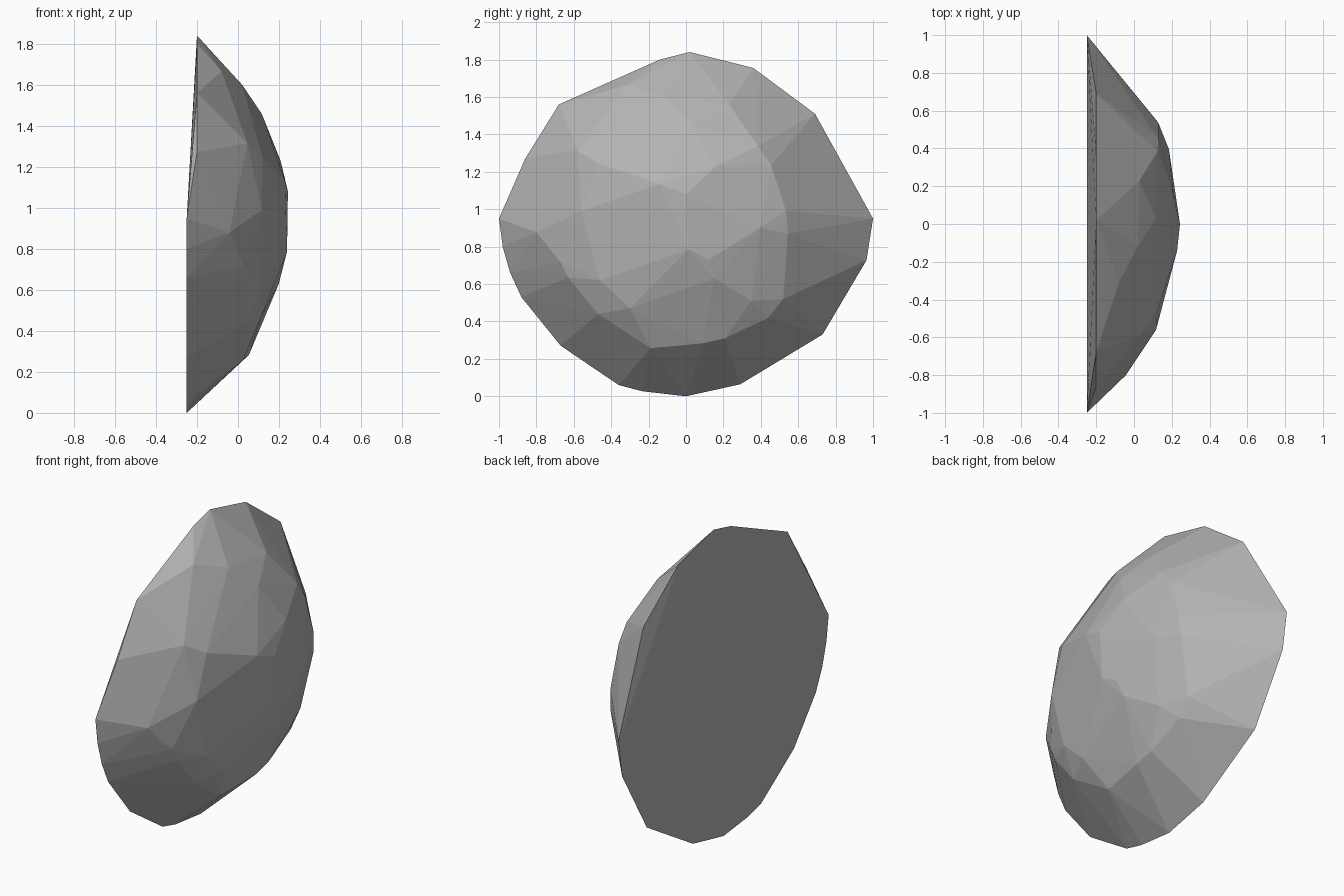
import bpy, bmesh, math

if "Cube" in bpy.data.objects:
    bpy.data.objects.remove(bpy.data.objects["Cube"])

# Half boulder: a flat-backed dome, faceted as the hull of points on a shallow cap
def dome(y, z):
    """Depth of the rounded face over its centre at y = 0, z = 0.95."""
    return math.sqrt(1.25 ** 2 - y ** 2 - (z - 0.95) ** 2) - 1.0

# Lower rim of the flat back (y, z)
low_rim = [(1, .95), (.965, .727), (.73, .33), (.29, .064), (0, 0), (-.235, .027),
           (-.36, .06), (-.67, .27), (-.88, .53), (-.94, .66), (-.98, .80), (-1, .95)]
# Upper rim, set slightly forward (y, z)
high_rim = [(-.86, 1.27), (-.68, 1.56), (-.14, 1.80), (.02, 1.84), (.36, 1.755), (.69, 1.51)]
# Corners lying on the dome (y, z)
face = [(.545, .87), (.535, .99), (.455, 1.235), (.385, 1.337), (.35, .51), (.52, .52),
        (.44, .42), (.21, .31), (.09, .283), (-.19, .257), (-.30, .47), (-.46, .62),
        (-.47, .44), (-.63, .636), (-.67, .717), (-.80, .877), (-.56, .99),
        (-.58, 1.315), (-.47, 1.246), (-.14, 1.134), (0, 1.08), (.16, 1.23),
        (.15, .63), (.016, .786), (.12, .73), (.395, .90)]
# Flatter crown corners (x, y, z)
crown = [(.03, .23, 1.56), (.02, -.12, 1.60), (-.08, -.31, 1.665), (.115, .03, 1.46)]

points = [(-.25, y, z) for y, z in low_rim]
points += [(-.20, y, z) for y, z in high_rim]
points += [(dome(y, z), y, z) for y, z in face] + crown

bm = bmesh.new()
for p in points:
    bm.verts.new(p)
hull = bmesh.ops.convex_hull(bm, input=bm.verts)
loose = {g for g in hull["geom_interior"] + hull["geom_unused"]
         if isinstance(g, bmesh.types.BMVert)}
bmesh.ops.delete(bm, geom=list(loose), context='VERTS')
bmesh.ops.recalc_face_normals(bm, faces=bm.faces)

mesh = bpy.data.meshes.new("half_boulder")
bm.to_mesh(mesh)
bm.free()
rock = bpy.data.objects.new("half_boulder", mesh)
bpy.context.collection.objects.link(rock)

# Plain stone colour
stone = bpy.data.materials.new("grey stone")
stone.diffuse_color = (.45, .45, .45, 1)
stone.use_nodes = True
stone.node_tree.nodes["Principled BSDF"].inputs["Base Color"].default_value = stone.diffuse_color
mesh.materials.append(stone)
